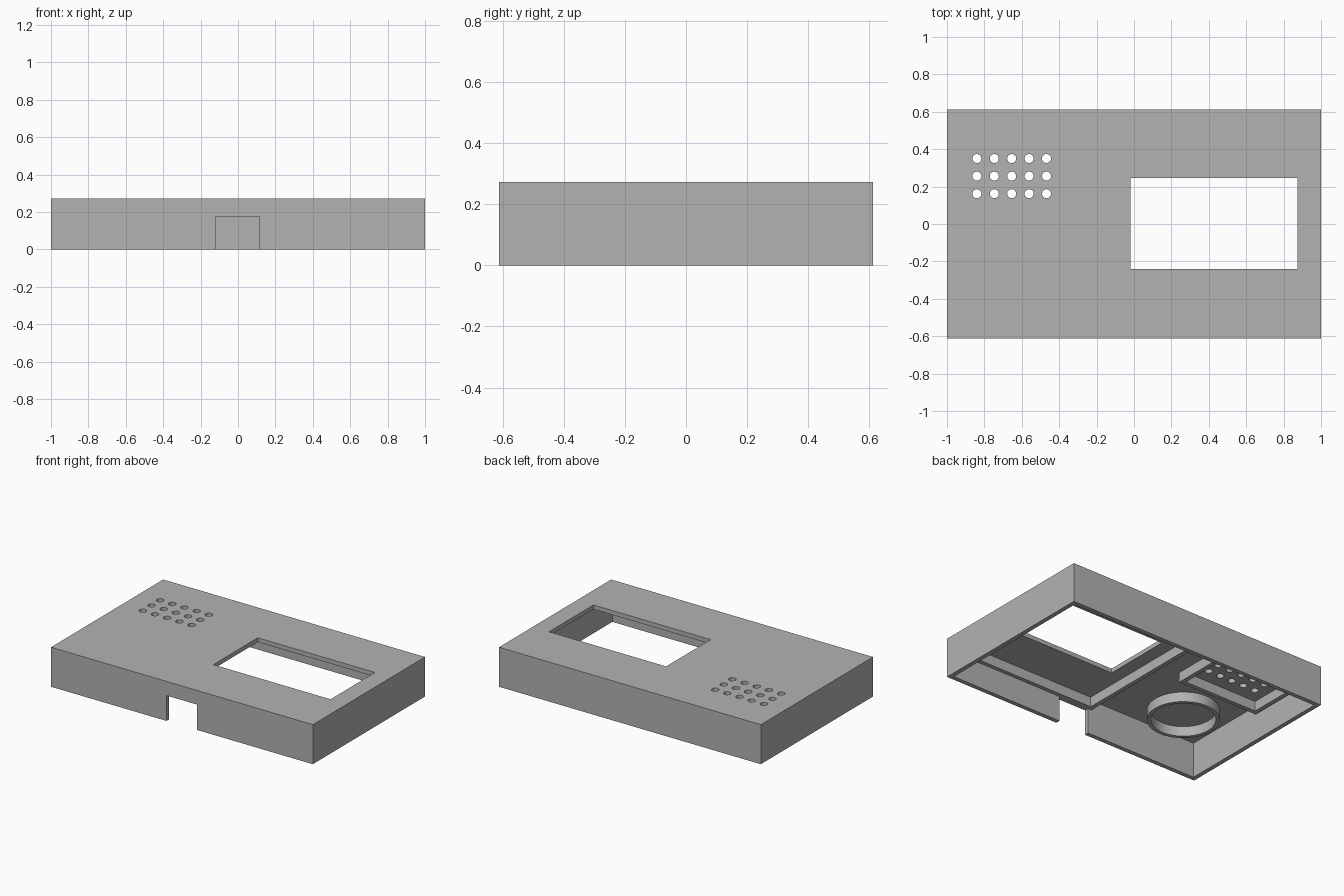
import bpy, bmesh, math
from mathutils import Matrix, Vector

if "Cube" in bpy.data.objects:
    bpy.data.objects.remove(bpy.data.objects["Cube"], do_unlink=True)

# Overall sizes
HX, HY, H = 1.0, 0.612, 0.273
T = 0.03                    # wall thickness
CEIL = H - T                # underside of the top plate
RIB_Z = 0.175               # lower edge of the inner ribs
EPS = 0.005                 # overlap into the top plate

grey = bpy.data.materials.new("plain_grey")
grey.use_nodes = True
grey.diffuse_color = (0.45, 0.45, 0.45, 1)
grey.node_tree.nodes["Principled BSDF"].inputs["Base Color"].default_value = grey.diffuse_color


def add_box(bm, x, y, z):
    """Add a box given its (min, max) span on each axis."""
    spans = (x, y, z)
    mid = Vector([(a + b) / 2 for a, b in spans])
    size = [b - a for a, b in spans]
    bmesh.ops.create_cube(bm, size=1,
                          matrix=Matrix.Translation(mid) @ Matrix.Diagonal((*size, 1)))


def make_object(name, bm):
    bmesh.ops.recalc_face_normals(bm, faces=bm.faces)
    mesh = bpy.data.meshes.new(name)
    bm.to_mesh(mesh)
    bm.free()
    mesh.materials.append(grey)
    obj = bpy.data.objects.new(name, mesh)
    bpy.context.collection.objects.link(obj)
    return obj


def box_object(name, x, y, z):
    bm = bmesh.new()
    add_box(bm, x, y, z)
    return make_object(name, bm)


def cut(target, cutter):
    """Subtract the cutter, bake the result and remove the cutter."""
    cutter.hide_render = True
    mod = target.modifiers.new("cut", "BOOLEAN")
    mod.operation = "DIFFERENCE"
    mod.solver = "EXACT"
    mod.object = cutter
    bpy.context.view_layer.update()
    graph = bpy.context.evaluated_depsgraph_get()
    baked = bpy.data.meshes.new_from_object(target.evaluated_get(graph))
    target.modifiers.clear()
    target.data = baked
    bpy.data.objects.remove(cutter, do_unlink=True)


# Open-bottomed case with cavity, display window and front cable notch
case = box_object("case_shell", (-HX, HX), (-HY, HY), (0, H))
cut(case, box_object("cavity", (-HX + T, HX - T), (-HY + T, HY - T), (-0.1, CEIL)))
cut(case, box_object("window", (-0.02, 0.875), (-0.24, 0.245), (0.2, 0.4)))
cut(case, box_object("notch", (-0.118, 0.115), (-HY - 0.1, -HY + T + 0.01), (-0.1, RIB_Z)))

# Grid of round speaker holes
bm = bmesh.new()
for col in range(5):
    for row in range(3):
        spot = Vector((-0.84 + 0.093 * col, 0.162 + 0.094 * row, CEIL))
        bmesh.ops.create_cone(bm, cap_ends=True, segments=24, radius1=0.024, radius2=0.024,
                              depth=0.2, matrix=Matrix.Translation(spot))
cut(case, make_object("speaker_holes", bm))

# Display mounting ribs: front, back and the inner side
rib_span = (RIB_Z, CEIL + EPS)
inner_x, inner_y = -0.115, 0.555
for name, side in (("display_rib_front", -1), ("display_rib_back", 1)):
    y = sorted((side * inner_y, side * (HY - T + EPS)))
    box_object(name, (inner_x - T, HX - T + EPS), y, rib_span)
box_object("display_rib_side", (inner_x - T, inner_x), (-inner_y, inner_y), rib_span)

# Rectangular frame around the speaker holes
frame = box_object("speaker_frame", (-0.96, -0.34), (0.03, 0.48), rib_span)
cut(frame, box_object("frame_opening", (-0.96 + T, -0.34 - T), (0.03 + T, 0.48 - T), (0, 1)))

# Round holder ring under the top plate, spun from a rectangular section
bm = bmesh.new()
section = [(0.202, RIB_Z), (0.227, RIB_Z), (0.227, CEIL + EPS), (0.202, CEIL + EPS)]
verts = [bm.verts.new((r, 0, z)) for r, z in section]
edges = [bm.edges.new((verts[i], verts[(i + 1) % 4])) for i in range(4)]
bmesh.ops.spin(bm, geom=verts + edges, cent=(0, 0, 0), axis=(0, 0, 1),
               angle=math.tau, steps=64, use_merge=True)
bmesh.ops.remove_doubles(bm, verts=bm.verts, dist=0.0001)
ring = make_object("holder_ring", bm)
ring.location = (-0.66, -0.31, 0)

# Smooth the curved walls while keeping the edges sharp
bpy.ops.object.select_all(action="DESELECT")
ring.select_set(True)
case.select_set(True)
bpy.context.view_layer.objects.active = ring
bpy.ops.object.shade_smooth_by_angle(angle=math.radians(30))
